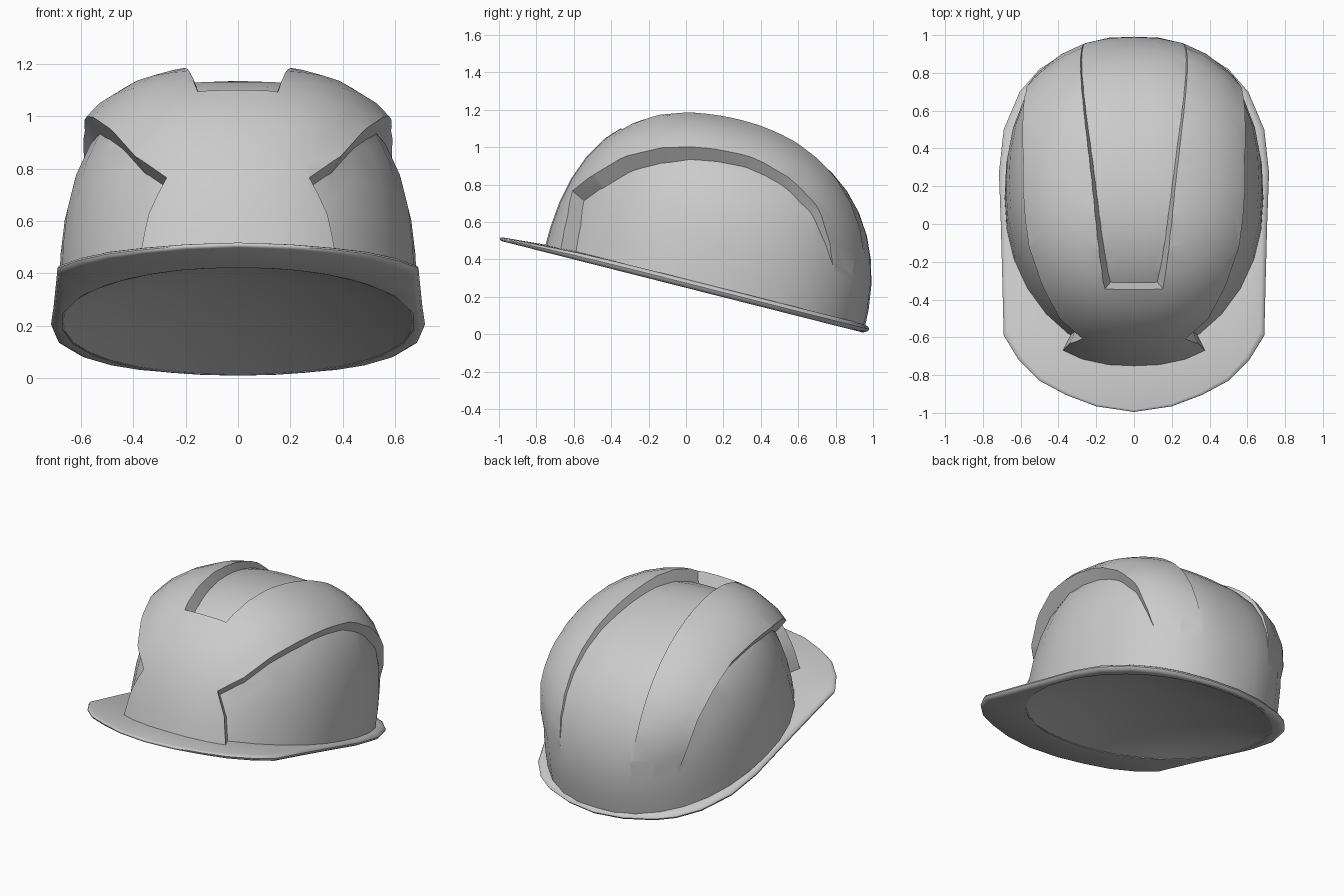
import bpy, bmesh, math
from mathutils import Vector

cube = bpy.data.objects.get("Cube")
if cube:
    bpy.data.objects.remove(cube, do_unlink=True)

TILT = math.radians(14.2)
C, S = math.cos(TILT), math.sin(TILT)
BASE_Z = 0.248

mat = bpy.data.materials.new("helmet grey")
mat.use_nodes = True
GREY = (0.6, 0.6, 0.6, 1)
mat.diffuse_color = GREY
mat.node_tree.nodes["Principled BSDF"].inputs["Base Color"].default_value = GREY


def world(x, s, h):
    """Helmet frame (across, backwards, up from the rim plane) to world."""
    return Vector((x, s * C + h * S, BASE_Z - s * S + h * C))


def local(y, z):
    z -= BASE_Z
    return y * C - z * S, y * S + z * C


def make(name, verts, faces):
    bm = bmesh.new()
    vs = [bm.verts.new(v) for v in verts]
    for f in faces:
        bm.faces.new([vs[i] for i in f])
    bmesh.ops.recalc_face_normals(bm, faces=bm.faces)
    me = bpy.data.meshes.new(name)
    bm.to_mesh(me)
    bm.free()
    me.materials.append(mat)
    ob = bpy.data.objects.new(name, me)
    bpy.context.collection.objects.link(ob)
    return ob


# Boxy ellipsoids: centre, half width, half length, height, front, rear, cross exponent
INNER = (0.13, 0.685, 0.85, 0.907, 2.35, 2.25, 2.9)
OUTER = (0.11, 0.81, 0.895, 0.956, 2.5, 2.13, 2.6)


def taper(u):
    """Narrow the front in plan."""
    return 1 - 0.16 * u * u if u < 0 else 1


def dome_point(shape, a, e):
    cs, rx, ry, rz, qf, qr, p = shape
    dx, ds, dh = math.cos(e) * math.sin(a), -math.cos(e) * math.cos(a), math.sin(e)
    q = qf if ds < 0 else qr
    k = ((abs(dx) ** p + dh ** p) ** (q / p) + abs(ds) ** q) ** (-1 / q)
    return Vector((dx * k * rx * taper(ds * k), cs + ds * k * ry, dh * k * rz))


def inner_point(a, e):
    return dome_point(INNER, a, e)


def raised_point(a, e):
    """Outer shell, sinking into the inner one low at the back."""
    i, o = inner_point(a, e), dome_point(OUTER, a, e)
    elev = math.atan2(o.z, o.y - 0.1)
    return i.lerp(o, max(-0.12, min(1, (elev - 0.46) / 0.4)))


def dish_point(a, e):
    """Shallow hollow of the underside."""
    p = inner_point(a, 0)
    k = 0.985 * math.cos(e)
    return Vector((p.x * k, 0.13 + (p.y - 0.13) * k, 0.14 * math.sin(e) ** 2))


def dome(name, point, floor, seg=32, rings=11):
    verts, faces = [], []
    for r in range(rings):
        e = math.pi / 2 * r / rings
        for k in range(seg):
            p = point(2 * math.pi * k / seg, e)
            verts.append(world(p.x, p.y, p.z if r else floor))
    p = point(0, math.pi / 2)
    verts.append(world(0, p.y, p.z))
    top = len(verts) - 1
    for k in range(seg):
        n = (k + 1) % seg
        for r in range(rings - 1):
            faces.append((r * seg + k, r * seg + n, (r + 1) * seg + n, (r + 1) * seg + k))
        faces.append(((rings - 1) * seg + k, (rings - 1) * seg + n, top))
    faces.append(tuple(range(seg))[::-1])
    return make(name, verts, faces)


def boolean(ob, other, op):
    m = ob.modifiers.new("cut", "BOOLEAN")
    m.operation, m.object, m.solver = op, other, "EXACT"
    bpy.context.view_layer.objects.active = ob
    bpy.ops.object.modifier_apply(modifier=m.name)
    bpy.data.objects.remove(other, do_unlink=True)


# Side recess: a cone from the helmet centre through the recess outline
EDGE = [(-0.65, 0.36, 0.37), (-0.64, 0.47, 0.36), (-0.62, 0.62, 0.335), (-0.6, 0.76, 0.27),
        (-0.5, 0.85, 0), (-0.33, 0.95, 0), (-0.1, 1.0, 0), (0.1, 1.0, 0), (0.35, 0.95, 0),
        (0.55, 0.84, 0), (0.7, 0.69, 0), (0.82, 0.42, 0), (0.87, 0.2, 0), (0.87, 0.0, 0)]


def side_cutter(sign):
    cs, rx, ry, rz, qf, qr, p = OUTER
    apex = Vector((0, cs, -0.05))
    pts = [apex, Vector((3 * sign, cs, 0.3))]
    for y, z, x in EDGE:
        s, h = local(y, z)
        u = (s - cs) / ry
        if not x:
            q = qf if u < 0 else qr
            w = max(0.02, (1 - abs(u) ** q) ** (p / q) - abs(h / rz) ** p)
            x = rx * taper(u) * w ** (1 / p)
        pts.append(apex + 1.8 * (Vector((x * sign, s, h)) - apex))
    n = len(EDGE)
    faces = []
    for k in range(n):
        a, b = 2 + k, 2 + (k + 1) % n
        faces += [(0, a, b), (1, b, a)]
    return make("side_cutter", [world(*v) for v in pts], faces)


def channel_cutter(n=17):
    """Flared trough swept from front to back over the crown."""
    verts, faces = [], []
    for i in range(n):
        t = math.radians(131 - 113 * i / (n - 1))
        w = 0.135 + 0.15 * math.sin(math.pi / 2 * 1.31 * i / (n - 1))
        r = 1 / math.hypot(math.cos(t) / 0.9, math.sin(t) / 0.95)
        for k, flare in ((0.8, -0.07), (1.3, 0.105)):
            for sx in (-1, 1):
                verts.append(world(sx * (w + flare), 0.1 + r * k * math.cos(t),
                                   r * k * math.sin(t)))
    for i in range(n - 1):
        a, b = 4 * i, 4 * i + 4
        for j, k in ((0, 1), (1, 3), (3, 2), (2, 0)):
            faces.append((a + j, a + k, b + k, b + j))
    faces += [(0, 1, 3, 2), (4 * n - 4, 4 * n - 2, 4 * n - 1, 4 * n - 3)]
    return make("channel_cutter", verts, faces)


# Shell: raised bands over a plain dome, with a shallow hollow below
shell = dome("helmet_shell", raised_point, 0.003)
boolean(shell, side_cutter(1), "DIFFERENCE")
boolean(shell, side_cutter(-1), "DIFFERENCE")
boolean(shell, channel_cutter(), "DIFFERENCE")
boolean(shell, dome("inner_dome", inner_point, 0.002), "UNION")
boolean(shell, dome("underside_hollow", dish_point, -0.05), "DIFFERENCE")

# Brim: peak at the front, narrow rounded lip round the sides and back
HALF = [(0, -0.995), (0.2, -0.965), (0.36, -0.905), (0.5, -0.83), (0.61, -0.72), (0.69, -0.59),
        (0.697, -0.3), (0.705, 0.0), (0.715, 0.27), (0.69, 0.5), (0.605, 0.7), (0.5, 0.82),
        (0.39, 0.89), (0.2, 0.955), (0, 0.98)]
LIP = [(1, 0), (0.25, 0.25), (0, 0.55), (0.25, 0.8), (1, 1)]
outline = HALF + [(-x, y) for x, y in HALF[-2:0:-1]]
verts, faces = [], []
for x, y in outline:
    side = min(1, (y + 1) / 0.5)
    t = 0.02 + 0.025 * side
    inset = 0.008 + 0.027 * side
    s = (y - t * 0.55 * S) / C
    inn = dish_point(math.atan2(x / 0.685, -(s - 0.13) / 0.85), 0)
    verts.append(world(inn.x, inn.y, 0))
    for d, k in LIP:
        f = 1 - d * inset
        verts.append(world(x * f, 0.1 + (s - 0.1) * f, t * k))
    verts.append(world(inn.x, inn.y, 0.045))
n, m = len(outline), len(LIP) + 2
for k in range(n):
    a, b = m * k, m * ((k + 1) % n)
    for j in range(m):
        i = (j + 1) % m
        faces.append((a + j, b + j, b + i, a + i))
brim = make("brim", verts, faces)

# Smooth shading with crisp steps
for ob, angle in ((shell, 32), (brim, 48)):
    bpy.ops.object.select_all(action="DESELECT")
    ob.select_set(True)
    bpy.context.view_layer.objects.active = ob
    bpy.ops.object.shade_smooth_by_angle(angle=math.radians(angle))
